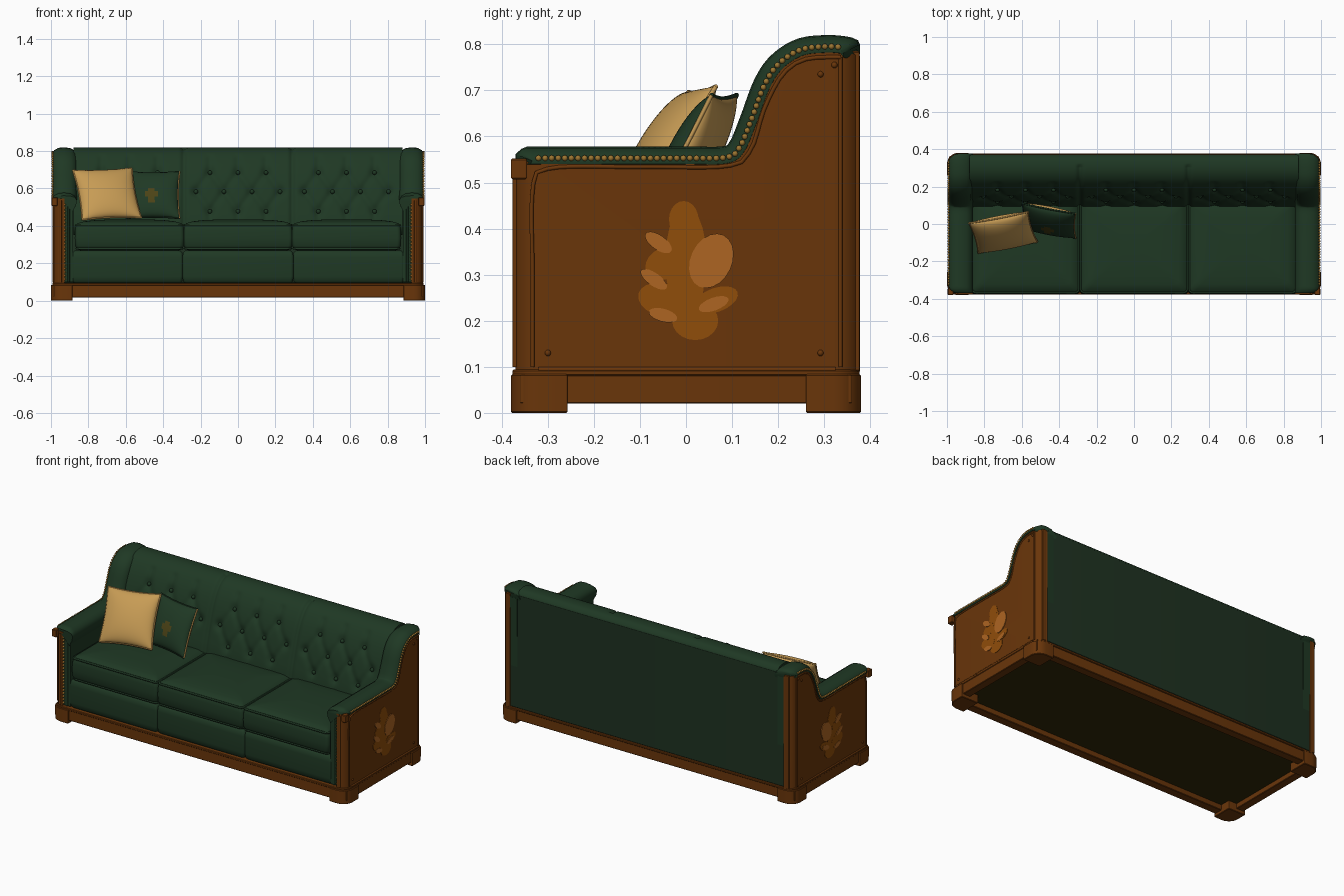
import bpy, bmesh, math
from mathutils import Vector, Matrix

if "Cube" in bpy.data.objects:
    bpy.data.objects.remove(bpy.data.objects["Cube"])

def material(name, *rgb):
    m = bpy.data.materials.new(name)
    m.diffuse_color = (*rgb, 1)
    m.use_nodes = True
    m.node_tree.nodes["Principled BSDF"].inputs["Base Color"].default_value = m.diffuse_color
    return m

GREEN = material("green leather", 0.0135, 0.040, 0.0175)
BACKING = material("dark green backing", 0.013, 0.031, 0.015)
WOOD = material("brown wood", 0.142, 0.036, 0.003)
INLAY = material("amber inlay", 0.28, 0.075, 0.003)
LIGHT = material("light inlay", 0.42, 0.13, 0.016)
BRASS = material("brass", 0.34, 0.18, 0.03)
GOLD = material("gold fabric", 0.57, 0.33, 0.09)
MOTIF = material("olive motif", 0.07, 0.055, 0.008)
UNDER = material("dark underside", 0.03, 0.021, 0.002)

def mesh_obj(name, verts, faces, mats, angle=35, rule=None):
    me = bpy.data.meshes.new(name)
    me.from_pydata([tuple(v) for v in verts], [], faces)
    for m in mats:
        me.materials.append(m)
    for p in me.polygons:
        p.material_index = rule(p.index) if rule else 0
    bm = bmesh.new()
    bm.from_mesh(me)
    bmesh.ops.remove_doubles(bm, verts=bm.verts, dist=1e-5)
    bmesh.ops.recalc_face_normals(bm, faces=bm.faces)
    bm.to_mesh(me)
    bm.free()
    me.shade_smooth()
    me.set_sharp_from_angle(angle=math.radians(angle))
    bpy.context.collection.objects.link(bpy.data.objects.new(name, me))

def loft(name, rings, mat, angle=35):
    n = len(rings[0])
    faces = [(i * n + j, i * n + (j + 1) % n, (i + 1) * n + (j + 1) % n, (i + 1) * n + j)
             for i in range(len(rings) - 1) for j in range(n)]
    faces += [tuple(range(n)), tuple(range((len(rings) - 1) * n, len(rings) * n))]
    mesh_obj(name, [v for r in rings for v in r], faces, [mat], angle)

def round_rect(cx, cy, z, hx, hy, radii):
    pts = []
    for k, (sx, sy) in enumerate([(1, 1), (-1, 1), (-1, -1), (1, -1)]):
        r = radii[k] if isinstance(radii, tuple) else radii
        for i in range(7):
            a = math.pi / 2 * (k + i / 6)
            pts.append((cx + sx * (hx - r) + r * math.cos(a), cy + sy * (hy - r) + r * math.sin(a), z))
    return pts

def block(name, x0, x1, y0, y1, z0, z1, mat, r=0.004, e=0.003):
    cx, cy, hx, hy = (x0 + x1) / 2, (y0 + y1) / 2, abs(x1 - x0) / 2, (y1 - y0) / 2
    loft(name, [round_rect(cx, cy, z, hx - d, hy - d, r) for d, z in ((e, z0), (0, z0 + e), (0, z1 - e), (e, z1))], mat)

def tube(name, pts, radius, mat, cyclic=False):
    cu = bpy.data.curves.new(name, 'CURVE')
    cu.dimensions = '3D'
    cu.bevel_depth, cu.bevel_resolution, cu.use_fill_caps = radius, 1, True
    sp = cu.splines.new('POLY')
    sp.points.add(len(pts) - 1)
    for p, q in zip(sp.points, pts):
        p.co = (*q, 1)
    sp.use_cyclic_u = cyclic
    cu.materials.append(mat)
    bpy.context.collection.objects.link(bpy.data.objects.new(name, cu))

def smooth_path(pts, n):
    # Catmull-Rom through 2D points, then even spacing; returns points and normals
    p = [Vector(q) for q in [pts[0]] + pts + [pts[-1]]]
    fine = [0.5 * (2 * b + (c - a) * t + (2 * a - 5 * b + 4 * c - d) * t**2 + (3 * b - a - 3 * c + d) * t**3)
            for a, b, c, d in zip(p, p[1:], p[2:], p[3:]) for t in [k / 20 for k in range(20)]] + [p[-1]]
    cum = [0]
    for a, b in zip(fine, fine[1:]):
        cum.append(cum[-1] + (b - a).length)
    out, j = [], 0
    for i in range(n):
        s = cum[-1] * i / (n - 1)
        while j < len(cum) - 2 and cum[j + 1] < s:
            j += 1
        out.append(fine[j].lerp(fine[j + 1], (s - cum[j]) / max(cum[j + 1] - cum[j], 1e-9)))
    tan = [(out[min(i + 1, n - 1)] - out[max(i - 1, 0)]).normalized() for i in range(n)]
    return out, [Vector((-t.y, t.x)) for t in tan]

def studs(name, pts, r, mat):
    bm = bmesh.new()
    for p in pts:
        bmesh.ops.create_uvsphere(bm, u_segments=8, v_segments=6, radius=r, matrix=Matrix.Translation(p))
    bm.verts.index_update()
    mesh_obj(name, [v.co.copy() for v in bm.verts], [[v.index for v in f.verts] for f in bm.faces], [mat], 80)
    bm.free()

def corner(x, y, r=0.06, X=0.995):
    # keep y inside a plan with rounded outer corners
    d = max(0, min(x - (X - r), r))
    lim = r - math.sqrt(r * r - d * d)
    return min(max(y, -0.374 + lim), 0.378 - lim)

# Arm and wing outline in (y, z), shared by wood side, padding and studs
path, norm = smooth_path([(-0.37, 0.545), (-0.2, 0.545), (0.0, 0.545), (0.09, 0.547), (0.122, 0.57), (0.148, 0.63),
                          (0.176, 0.705), (0.205, 0.75), (0.25, 0.78), (0.3, 0.787), (0.34, 0.785), (0.378, 0.776)], 72)
section = [(0.885, -0.07), (0.866, -0.035), (0.862, -0.008), (0.872, 0.014), (0.895, 0.028), (0.93, 0.033),
           (0.96, 0.03), (0.982, 0.018), (0.992, 0.004), (0.99, -0.005), (0.94, -0.01)]
leaf = [(0, 0.33, 0.045, 0.12, 0, 0), (-0.005, 0.42, 0.032, 0.04, 0, 0), (0.02, 0.2, 0.05, 0.042, 0, 0),
        (-0.045, 0.325, 0.045, 0.034, 25, 0), (-0.05, 0.245, 0.055, 0.036, -15, 0), (0.065, 0.245, 0.05, 0.026, 20, 0),
        (0.055, 0.33, 0.045, 0.062, -25, 1), (-0.06, 0.37, 0.034, 0.016, -35, 1), (-0.07, 0.29, 0.034, 0.014, -35, 1),
        (-0.05, 0.212, 0.032, 0.014, -15, 1), (0.06, 0.236, 0.034, 0.014, 20, 1)]
for s, side in ((1, "right"), (-1, "left")):
    # wooden side with rounded upright corners and a rear post
    prof = list(path) + [Vector((0.378, 0.09)), Vector((-0.37, 0.09))]
    xs = [0.945] + [0.927 + 0.06 * math.sin(math.pi * k / 16) for k in range(9)]
    loft(side + "_wood_side", [[(s * x, corner(x, p.x, 0.06, 0.987), p.y) for p in prof] for x in xs], WOOD)
    block(side + "_rear_post", s * 0.928, s * 0.96, 0.33, 0.377, 0.09, 0.785, WOOD)
    # leather inner arm and rolled padding over the top
    prof = [p - 0.01 * n for p, n in zip(path, norm)] + [Vector((0.37, 0.1)), Vector((-0.37, 0.1))]
    loft(side + "_inner_arm", [[(s * x, max(p.x, -0.362), p.y) for p in prof] for x in (0.882, 0.95)], GREEN)
    rings = []
    for i, (p, n) in enumerate(zip(path, norm)):
        f = {0: 0.5, 1: 0.85, 70: 0.92, 71: 0.7}.get(i, 1)
        qs = [(x, p + n * (w * f if w > 0 else w)) for x, w in section]
        rings.append([(s * x, corner(x, q.x), q.y) for x, q in qs])
    loft(side + "_arm_padding", rings, GREEN, 50)
    # brass studs along padding and down the arm front
    sp, sn = smooth_path([tuple(p + 0.008 * n) for p, n in zip(path[4:68], norm[4:68])], 56)
    studs(side + "_padding_studs", [(s * 0.991, p.x, p.y) for p in sp], 0.0065, BRASS)
    studs(side + "_front_studs", [(s * 0.927, -0.363, 0.115 + 0.019 * i) for i in range(22)], 0.0065, BRASS)
    tube(side + "_front_welt", [(s * 0.905, -0.362, z) for z in (0.1, 0.53)], 0.007, GREEN)
    tube(side + "_front_moulding", [(s * 0.948, -0.37, z) for z in (0.1, 0.535)], 0.007, WOOD)
    # wooden mouldings, screws and front block on the side
    tr, _ = smooth_path([(-0.333, 0.1), (-0.333, 0.3), (-0.333, 0.48), (-0.3, 0.53), (-0.1, 0.534), (0.09, 0.536),
                         (0.14, 0.57), (0.17, 0.66), (0.21, 0.735), (0.26, 0.768), (0.335, 0.772)], 50)
    tube(side + "_side_moulding", [(s * 0.987, p.x, p.y) for p in tr], 0.005, WOOD)
    tube(side + "_rear_moulding", [(s * 0.985, 0.335, z) for z in (0.1, 0.772)], 0.005, WOOD)
    tube(side + "_lower_moulding", [(s * 0.987, y, 0.094) for y in (-0.32, 0.325)], 0.006, WOOD)
    studs(side + "_screws", [(s * 0.986, y, z) for y, z in ((-0.3, 0.13), (0.292, 0.13), (0.292, 0.735), (0.322, 0.755))], 0.007, WOOD)
    block(side + "_front_block", s * 0.965, s * 0.996, -0.38, -0.345, 0.507, 0.552, WOOD)
    # leaf inlay plates
    for i, (y, z, a, b, ang, light) in enumerate(leaf):
        t, ring = math.radians(ang), []
        for k in range(20):
            u, v = a * math.cos(k * math.pi / 10), b * math.sin(k * math.pi / 10)
            ring.append((y + u * math.cos(t) - v * math.sin(t), z + u * math.sin(t) + v * math.cos(t)))
        top = 0.9885 + 0.0002 * i + 0.001 * light
        loft(f"{side}_leaf_{i}", [[(s * x, *q) for q in ring] for x in (0.986, top)], LIGHT if light else INLAY)
    # feet rounded on the outer corner only, and side rail
    for end, y0, y1 in (("front", -0.38, -0.257), ("rear", 0.26, 0.38)):
        out = {(1, 1): 0, (-1, 1): 1, (-1, -1): 2, (1, -1): 3}[(s, 1 if end == "rear" else -1)]
        block(f"{side}_{end}_foot", s * 0.885, s, y0, y1, 0, 0.084, WOOD, tuple(0.06 if k == out else 0.004 for k in range(4)))
    block(side + "_base_rail", s * 0.94, s * 0.99, -0.36, 0.36, 0.02, 0.084, WOOD)

# Base rails, top moulding, underside and back panel
block("front_base_rail", -0.95, 0.95, -0.373, -0.32, 0.018, 0.084, WOOD)
block("rear_base_rail", -0.95, 0.95, 0.32, 0.37, 0.02, 0.084, WOOD)
block("base_moulding", -0.993, 0.993, -0.377, 0.377, 0.08, 0.094, WOOD, 0.06)
block("underside", -0.96, 0.96, -0.34, 0.34, 0.05, 0.082, UNDER)
block("back_panel", -0.93, 0.93, 0.355, 0.372, 0.095, 0.79, BACKING)

# Seat: three cushions over three front panels
for i, cx in enumerate((-0.58, 0, 0.58)):
    cy, hx, hy = -0.115, 0.291, 0.258
    levels = [(0.03, 0.268), (0.008, 0.276), (0.0, 0.295), (-0.002, 0.335), (0.0, 0.375), (0.004, 0.4),
              (0.014, 0.414), (0.05, 0.424), (0.1, 0.43), (0.16, 0.433), (0.22, 0.435)]
    loft(f"seat_cushion_{i}", [round_rect(cx, cy, z, hx - e, hy - e, 0.022) for e, z in levels], GREEN, 60)
    for z, e in ((0.404, 0.006), (0.278, 0.008)):
        tube(f"cushion_piping_{i}", round_rect(cx, cy, z, hx - e, hy - e, 0.02), 0.006, GREEN, True)
    wide = [(0.012, 0.094), (0.003, 0.104), (0, 0.13), (0, 0.23), (0.003, 0.256), (0.015, 0.268)]
    loft(f"front_panel_{i}", [round_rect(cx * 1.02, -0.01, z, 0.297 - e, 0.355 - e, 0.015) for e, z in wide], GREEN, 60)

# Tufted back with dimples at buttons and soft diamond creases between them
back, bnorm = smooth_path([(0.09, 0.4), (0.1, 0.46), (0.118, 0.53), (0.14, 0.61), (0.168, 0.69), (0.2, 0.75),
                           (0.24, 0.795), (0.29, 0.817), (0.345, 0.814), (0.371, 0.79)], 64)
buttons, creases = [], []
for c in (-0.58, 0, 0.58):
    rows = [[(c + x, z) for x in xs] for z, xs in ((0.69, (-0.15, 0, 0.15)), (0.585, (-0.225, -0.075, 0.075, 0.225)),
                                                   (0.48, (-0.15, 0, 0.15)))]
    buttons += [b for r in rows for b in r]
    creases += [(a, b) for r in (rows[0], rows[2]) for a in r for b in rows[1] if abs(a[0] - b[0]) < 0.1]
    creases += [((x, 0.48), (x, 0.38)) for x, _ in rows[2]] + [((x, 0.69), (x, 0.76)) for x, _ in rows[0]]

def depth(x, z):
    d, near = 0.012 * math.exp(-((abs(x) - 0.29) / 0.012) ** 2), 1.0
    if z > 0.78:
        return d
    for (ax, az), (bx, bz) in creases:
        if min(ax, bx) - 0.05 < x < max(ax, bx) + 0.05:
            ux, uz = bx - ax, bz - az
            t = max(0, min(1, ((x - ax) * ux + (z - az) * uz) / (ux * ux + uz * uz)))
            near = min(near, math.hypot(x - ax - t * ux, z - az - t * uz))
    b = min(math.hypot(x - bx, z - bz) for bx, bz in buttons)
    return max(d, 0.007 * math.exp(-(near / 0.018) ** 2)) + 0.014 * math.exp(-(b / 0.026) ** 2)

rings = []
for x in [-0.88 + 0.008 * k for k in range(221)]:
    ring = [p - n * (depth(x, p.y) if j < 56 else 0) for j, (p, n) in enumerate(zip(back, bnorm))]
    rings.append([(x, q.x, q.y) for q in ring] + [(x, 0.36, 0.35), (x, 0.13, 0.35)])
loft("tufted_back", rings, GREEN, 60)
near = [(bx, min(range(45), key=lambda k: abs(back[k].y - bz))) for bx, bz in buttons]
studs("back_buttons", [(bx, *(back[j] - bnorm[j] * 0.016)) for bx, j in near], 0.012, GREEN)

# Throw pillows: two bulging grids with pinched sides
def pillow(name, centre, right, up, thick, mats, rule, pipes):
    c, r, u = Vector(centre), Vector(right) / 2, Vector(up) / 2
    n, N = r.cross(u).normalized(), 24
    g = [math.sin(math.pi / 2 * (2 * i / N - 1)) for i in range(N + 1)]
    def at(a, b, side):
        h = thick * ((1 - a * a) * (1 - b * b)) ** 0.45
        return c + r * a * (1 - 0.06 * (1 - b * b)) + u * b * (1 - 0.06 * (1 - a * a)) + n * h * side
    cells = [(s, i, j) for s in (1, -1) for i in range(N) for j in range(N)]
    start = [(0 if s > 0 else (N + 1) ** 2) + i * (N + 1) + j for s, i, j in cells]
    mesh_obj(name, [at(a, b, s) for s in (1, -1) for a in g for b in g], [(k, k + 1, k + N + 2, k + N + 1) for k in start],
             mats, 70, lambda f: rule((g[cells[f][1]] + g[cells[f][1] + 1]) / 2, (g[cells[f][2]] + g[cells[f][2] + 1]) / 2, cells[f][0]))
    for k, e in enumerate(([(a, -1) for a in g], [(1, b) for b in g], [(a, 1) for a in g], [(-1, b) for b in g])):
        tube(f"{name}_piping_{k}", [at(a, b, 0) for a, b in e], 0.005, pipes[k])

pillow("gold_pillow", (-0.70, -0.045, 0.57), (0.315, 0.06, 0.012), (-0.05, 0.16, 0.265), 0.055,
       [GOLD], lambda a, b, s: 0, [GOLD] * 4)
pillow("green_pillow", (-0.455, 0.018, 0.565), (0.285, -0.055, 0.0), (0.0, 0.13, 0.25), 0.05, [GREEN, GOLD, MOTIF],
       lambda a, b, s: 1 if s < 0 else (2 if math.hypot(a / 0.22, (b + 0.18) / 0.28) < 1 else 0), [GREEN, GOLD, GREEN, GREEN])
